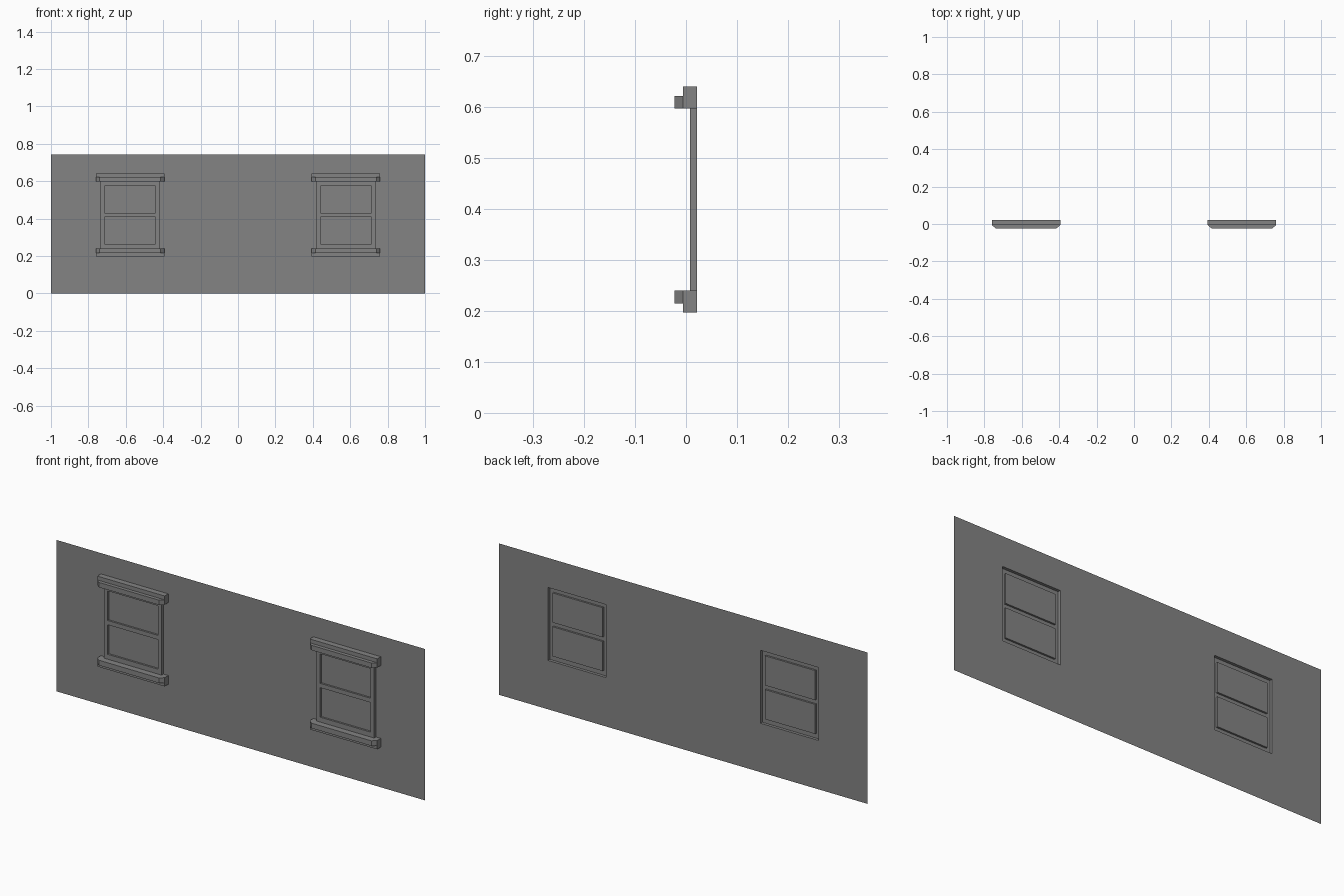
import bpy, bmesh

cube = bpy.data.objects.get("Cube")
if cube:
    bpy.data.objects.remove(cube, do_unlink=True)

WALL_Y, FRAME_Y, LEDGE_Y, NOSE_Y = 0.022, 0.008, -0.006, -0.023
PANE_DEPTH = 0.009
CENTRE, LEDGE_HALF, FRAME_HALF, PANE_HALF = 0.577, 0.183, 0.157, 0.136
SILL, HEAD, WALL_TOP = 0.24, 0.598, 0.743

grey = bpy.data.materials.new("plain grey")
grey.use_nodes = True
colour = (0.23, 0.23, 0.23, 1)
grey.diffuse_color = colour
grey.node_tree.nodes["Principled BSDF"].inputs["Base Color"].default_value = colour


def finish(name, bm):
    mesh = bpy.data.meshes.new(name)
    bm.to_mesh(mesh)
    bm.free()
    mesh.materials.append(grey)
    obj = bpy.data.objects.new(name, mesh)
    bpy.context.collection.objects.link(obj)


def panel(xs, zs, y):
    """Upright sheet facing the front, split along xs and zs; faces keyed by cell."""
    bm = bmesh.new()
    v = [[bm.verts.new((x, y, z)) for z in zs] for x in xs]
    faces = {}
    for i in range(len(xs) - 1):
        for j in range(len(zs) - 1):
            faces[i, j] = bm.faces.new((v[i][j], v[i + 1][j], v[i + 1][j + 1], v[i][j + 1]))
    return bm, faces


def prism(name, outline, z0, z1):
    """Solid with a plan outline, standing between two heights."""
    bm = bmesh.new()
    base = bm.faces.new([bm.verts.new((x, y, z0)) for x, y in outline])
    top = bmesh.ops.extrude_face_region(bm, geom=[base], use_keep_orig=True)["geom"]
    for v in top:
        if isinstance(v, bmesh.types.BMVert):
            v.co.z = z1
    bmesh.ops.recalc_face_normals(bm, faces=bm.faces)
    finish(name, bm)


# Wall sheet with two window openings
inner, outer = CENTRE - FRAME_HALF, CENTRE + FRAME_HALF
bm, cells = panel([-1, -outer, -inner, inner, outer, 1], [0, SILL, HEAD, WALL_TOP], WALL_Y)
bmesh.ops.delete(bm, geom=[cells[1, 1], cells[3, 1]], context='FACES_ONLY')
finish("wall", bm)

for side, cx in (("right", -CENTRE), ("left", CENTRE)):
    # Raised frame, hollow behind, with two sunken panes
    bm, cells = panel([cx + d for d in (-FRAME_HALF, -PANE_HALF, PANE_HALF, FRAME_HALF)],
                      [SILL, 0.264, 0.409, 0.43, 0.575, HEAD], FRAME_Y)
    rim = [e for e in bm.edges if e.is_boundary]
    panes = bmesh.ops.extrude_discrete_faces(bm, faces=[cells[1, 1], cells[1, 3]])["faces"]
    for f in panes:
        for v in f.verts:
            v.co.y += PANE_DEPTH
    skirt = bmesh.ops.extrude_edge_only(bm, edges=rim)["geom"]
    for v in skirt:
        if isinstance(v, bmesh.types.BMVert):
            v.co.y = WALL_Y
    finish(side + "_window_frame", bm)

    # Head and sill ledges, each with a chamfered nosing
    a, b, c = cx - LEDGE_HALF, cx + LEDGE_HALF, 0.02
    block = [(a, LEDGE_Y), (b, LEDGE_Y), (b, WALL_Y), (a, WALL_Y)]
    nose = [(a + c, NOSE_Y), (b - c, NOSE_Y), (b, LEDGE_Y), (a, LEDGE_Y)]
    for part, z0, z1, n0, n1 in (("head", HEAD, 0.641, HEAD, 0.622),
                                 ("sill", 0.197, SILL, 0.215, SILL)):
        prism(f"{side}_{part}_ledge", block, z0, z1)
        prism(f"{side}_{part}_nosing", nose, n0, n1)
